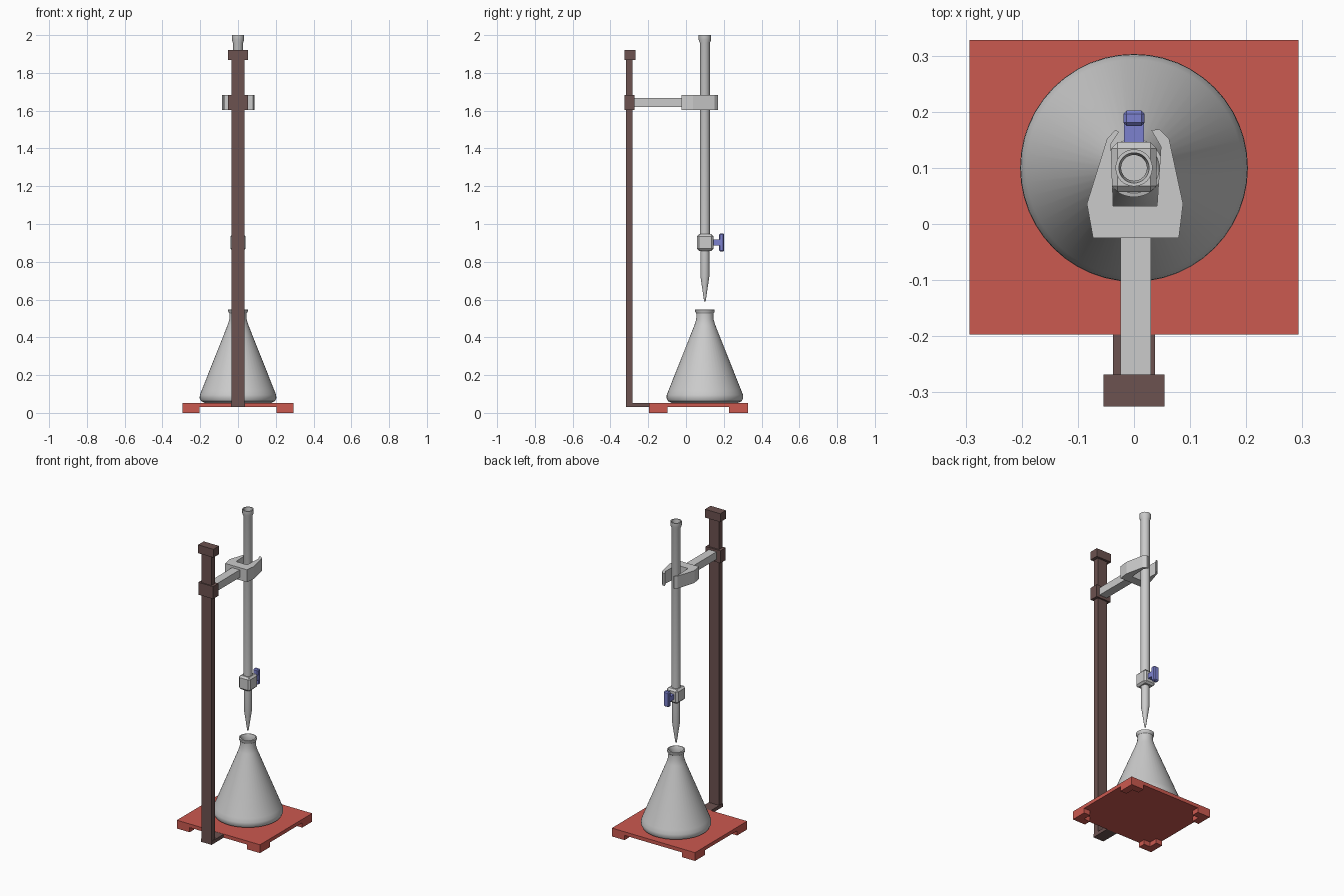
import bpy, bmesh, math
from mathutils import Vector

if "Cube" in bpy.data.objects:
    bpy.data.objects.remove(bpy.data.objects["Cube"])

AXIS_Y = 0.1  # burette and flask share this vertical axis


def material(name, rgb):
    m = bpy.data.materials.new(name)
    m.diffuse_color = (*rgb, 1)
    m.use_nodes = True
    m.node_tree.nodes["Principled BSDF"].inputs["Base Color"].default_value = m.diffuse_color
    return m


RED = material("red", (0.60, 0.10, 0.08))
BROWN = material("brown", (0.15, 0.085, 0.08))
BLUE = material("blue", (0.20, 0.22, 0.62))


def finish(name, bm, mat=None):
    bmesh.ops.recalc_face_normals(bm, faces=bm.faces[:])
    me = bpy.data.meshes.new(name)
    bm.to_mesh(me)
    bm.free()
    ob = bpy.data.objects.new(name, me)
    bpy.context.collection.objects.link(ob)
    if mat:
        me.materials.append(mat)
    return ob


def box(name, x, y, z, mat=None, bevel=0):
    bm = bmesh.new()
    bmesh.ops.create_cube(bm, size=1)
    for v in bm.verts:
        v.co = Vector([(r[0] + r[1]) / 2 + c * (r[1] - r[0]) for c, r in zip(v.co, (x, y, z))])
    if bevel:
        bmesh.ops.bevel(bm, geom=bm.edges[:], offset=bevel, segments=1, affect='EDGES')
    return finish(name, bm, mat)


def prism(name, points, z0, z1, mat=None):
    bm = bmesh.new()
    face = bm.faces.new([bm.verts.new((x, y, z0)) for x, y in points])
    ext = bmesh.ops.extrude_face_region(bm, geom=[face], use_keep_orig=True)
    for v in ext['geom']:
        if isinstance(v, bmesh.types.BMVert):
            v.co.z = z1
    return finish(name, bm, mat)


def lathe(name, profile, sides):
    # Spins (radius, height) points; radius 0 closes an end
    bm = bmesh.new()
    vs = [bm.verts.new((r, AXIS_Y, z)) for r, z in profile]
    es = [bm.edges.new(p) for p in zip(vs, vs[1:])]
    bmesh.ops.spin(bm, geom=vs + es, cent=(0, AXIS_Y, 0), axis=(0, 0, 1),
                   angle=math.tau, steps=sides, use_merge=True)
    bmesh.ops.remove_doubles(bm, verts=bm.verts[:], dist=1e-5)
    ob = finish(name, bm)
    bpy.ops.object.select_all(action='DESELECT')
    ob.select_set(True)
    bpy.context.view_layer.objects.active = ob
    bpy.ops.object.shade_smooth_by_angle(angle=math.radians(35))
    return ob


# Base plate with an L-shaped foot under each corner
X, Y0, Y1 = 0.293, -0.197, 0.328
box("base_plate", (-X, X), (Y0, Y1), (0.03, 0.053), RED)
L_SHAPE = [(0, 0), (0.09, 0), (0.09, 0.045), (0.045, 0.045), (0.045, 0.1), (0, 0.1)]
for sx in (-1, 1):
    for sy, y in ((1, Y0), (-1, Y1)):
        prism("foot", [(sx * (X - a), y + sy * b) for a, b in L_SHAPE], 0, 0.03, RED)

# Upright with its foot strip, cap and sliding boss
box("stand_upright", (-0.035, 0.035), (-0.318, -0.282), (0.03, 1.88), BROWN)
box("upright_foot", (-0.037, 0.037), (-0.318, Y0), (0.03, 0.052), BROWN)
box("upright_cap", (-0.054, 0.054), (-0.325, -0.268), (1.867, 1.92), BROWN)
box("clamp_boss", (-0.052, 0.052), (-0.325, -0.272), (1.603, 1.682), BROWN)

# Clamp arm and open jaw
box("clamp_arm", (-0.024, 0.03), (-0.275, -0.02), (1.62, 1.668))
JAW = [(-0.073, -0.025), (0.08, -0.025), (0.0875, 0.036), (0.0625, 0.152),
       (0.045, 0.169), (0.031, 0.167), (0.048, 0.138), (0.041, 0.032),
       (-0.037, 0.032), (-0.041, 0.143), (-0.027, 0.164), (-0.033, 0.168),
       (-0.048, 0.152), (-0.084, 0.036)]
prism("clamp_jaw", JAW, 1.603, 1.682)

# Burette tube, open at the top, and the tapered tip
lathe("burette_tube", [(0, 0.92), (0.027, 0.92), (0.027, 1.96), (0.033, 1.975), (0.033, 2.0),
                       (0.027, 2.0), (0.023, 1.97), (0.023, 0.95), (0, 0.95)], 32)
lathe("burette_tip", [(0, 0.88), (0.024, 0.88), (0.024, 0.725), (0.004, 0.59), (0, 0.59)], 32)

# Stopcock body with its blue tap
box("stopcock_body", (-0.04, 0.04), (0.057, 0.146), (0.858, 0.946), bevel=0.011)
box("tap_stem", (-0.018, 0.018), (0.14, 0.18), (0.886, 0.918), BLUE)
box("tap_handle", (-0.019, 0.019), (0.175, 0.202), (0.854, 0.95), BLUE, bevel=0.006)

# Conical flask with an open, lipped neck
lathe("flask", [(0, 0.053), (0.175, 0.053), (0.195, 0.062), (0.203, 0.078), (0.202, 0.095),
                (0.193, 0.118), (0.055, 0.465), (0.046, 0.495), (0.045, 0.526), (0.052, 0.536),
                (0.052, 0.546), (0.045, 0.548), (0.038, 0.53), (0.039, 0.495), (0.048, 0.462),
                (0.186, 0.115), (0.193, 0.09), (0.175, 0.066), (0, 0.063)], 48)
